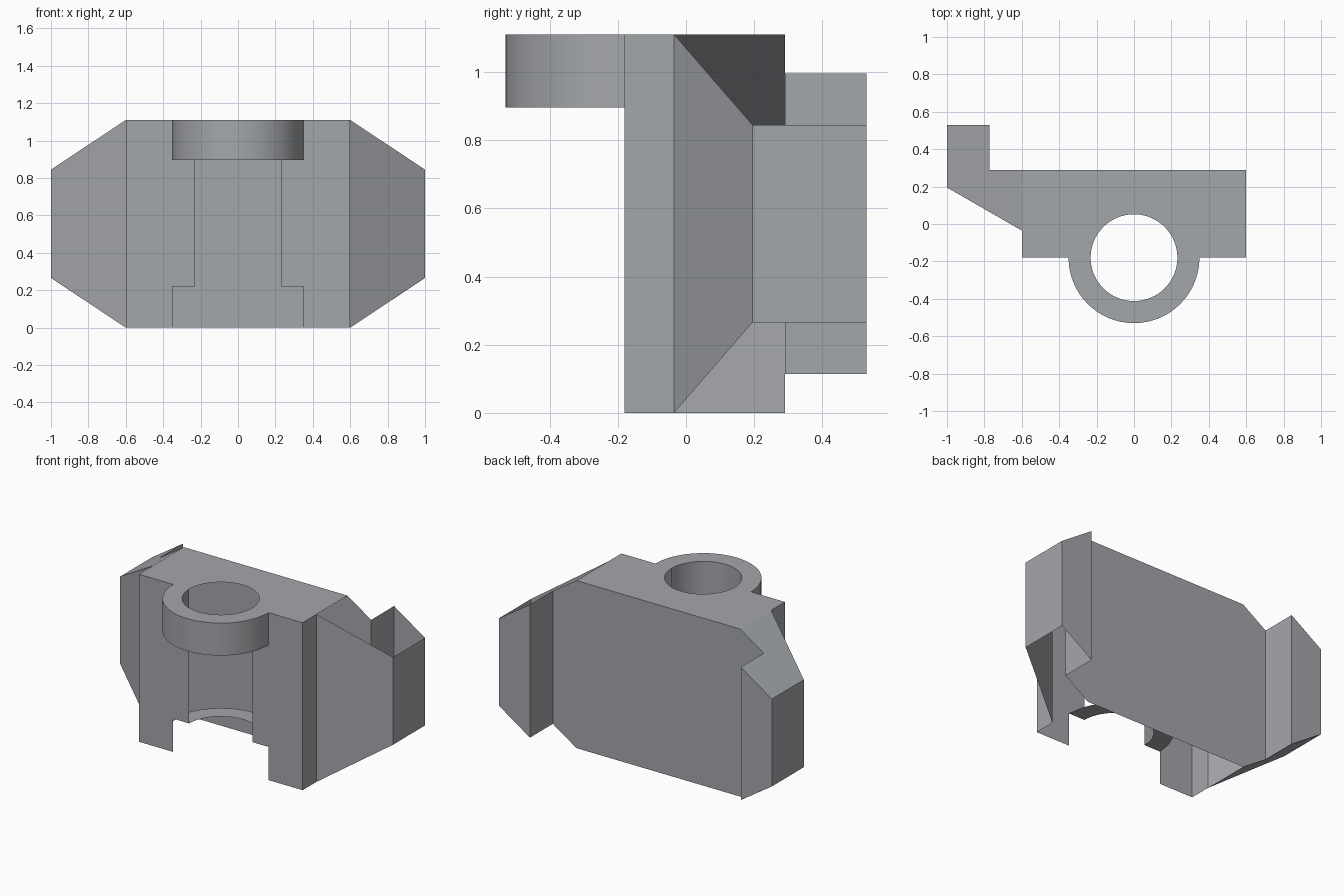
import bpy, bmesh, math
from mathutils import Vector

if "Cube" in bpy.data.objects:
    bpy.data.objects.remove(bpy.data.objects["Cube"])

grey = bpy.data.materials.new("plain_grey")
grey.use_nodes = True
colour = (0.37, 0.385, 0.41, 1)
grey.diffuse_color = colour
grey.node_tree.nodes["Principled BSDF"].inputs["Base Color"].default_value = colour

TOP, FRONT, BACK = 1.11, -0.18, 0.29
FLAT, INNER, END, TAIL = 0.6, 0.773, 1.0, 0.53   # half widths and wing back
BORE, RIM = 0.232, 0.35
RING_Z, LEDGE_Z = 0.895, 0.22
SEGMENTS = 32


def high(x):
    return TOP - max(0, abs(x) - FLAT) * 0.663


def low(x):
    return TOP - high(x)


def make(name, faces, smooth=False):
    """Build an open shell from (points, outward direction) pairs."""
    bm = bmesh.new()
    for points, out in faces:
        face = bm.faces.new([bm.verts.new(p) for p in points])
        face.normal_update()
        if face.normal.dot(Vector(out)) < 0:
            face.normal_flip()
    bmesh.ops.remove_doubles(bm, verts=bm.verts, dist=0.0001)
    mesh = bpy.data.meshes.new(name)
    bm.to_mesh(mesh)
    bm.free()
    mesh.materials.append(grey)
    obj = bpy.data.objects.new(name, mesh)
    bpy.context.collection.objects.link(obj)
    if smooth:
        bpy.ops.object.select_all(action='DESELECT')
        obj.select_set(True)
        bpy.context.view_layer.objects.active = obj
        bpy.ops.object.shade_smooth_by_angle(angle=math.radians(30))
    return obj


def wall(a, b, out):
    """Upright wall between two plan points, following the sloped outline."""
    (ax, ay), (bx, by) = a, b
    return ([(ax, ay, low(ax)), (bx, by, low(bx)),
             (bx, by, high(bx)), (ax, ay, high(ax))], out)


def arc(r, z, side):
    """Half circle about the bore axis: side 1 is the back, -1 the front."""
    return [(r * math.cos(math.pi * i / SEGMENTS),
             FRONT + side * r * math.sin(math.pi * i / SEGMENTS), z)
            for i in range(SEGMENTS + 1)]


def strip(r1, z1, r2, z2, side, radial=0, up=0):
    a, b = arc(r1, z1, side), arc(r2, z2, side)
    faces = []
    for i in range(SEGMENTS):
        mid = (Vector(a[i]) + Vector(a[i + 1])) / 2
        out = (radial * mid.x, radial * (mid.y - FRONT), up)
        faces.append(([a[i], a[i + 1], b[i + 1], b[i]], out))
    return faces


# Front plates, with the stepped slot between them
for s, side in ((1, "left"), (-1, "right")):
    outline = [(RIM, 0), (FLAT, 0), (FLAT, TOP), (RIM, TOP), (RIM, RING_Z),
               (BORE, RING_Z), (BORE, LEDGE_Z), (RIM, LEDGE_Z)]
    make(side + "_front_plate", [([(s * x, FRONT, z) for x, z in outline], (0, -1, 0))])

    # Wing walls: cheek, slanted front, end, tail and inner side
    p = [(s * FLAT, FRONT), (s * FLAT, -0.035), (s * END, 0.195),
         (s * END, TAIL), (s * INNER, TAIL), (s * INNER, BACK)]
    outs = [(s, 0, 0), (s, -1, 0), (s, 0, 0), (0, 1, 0), (-s, 0, 0)]
    make(side + "_wing", [wall(p[i], p[i + 1], outs[i]) for i in range(5)])

    # Only the right wing has sloped covers; the left wing is open
    if s < 0:
        plan = p[1:] + [(s * FLAT, BACK)]
        make("right_wing_covers",
             [([(x, y, level(x)) for x, y in plan], (0, 0, up))
              for level, up in ((high, 1), (low, -1))])

# Back plate
xs = (-INNER, -FLAT, FLAT, INNER)
make("back_plate", [([(x, BACK, low(x)) for x in xs] +
                     [(x, BACK, high(x)) for x in reversed(xs)], (0, 1, 0))])

# Top plate, notched by the back half of the bore
make("top_plate", [([(FLAT, FRONT, TOP), (FLAT, BACK, TOP), (-FLAT, BACK, TOP),
                     (-FLAT, FRONT, TOP)] + arc(BORE, TOP, 1)[::-1], (0, 0, 1))])

# Half ring projecting at the front
make("front_ring",
     strip(RIM, RING_Z, RIM, TOP, -1, radial=1)
     + strip(BORE, RING_Z, BORE, TOP, -1, radial=-1)
     + strip(BORE, TOP, RIM, TOP, -1, up=1)
     + strip(BORE, RING_Z, RIM, RING_Z, -1, up=-1), smooth=True)

# Thin half-ring ledge inside the body
make("inner_ledge", strip(BORE, LEDGE_Z, RIM, LEDGE_Z, 1, up=-1))
